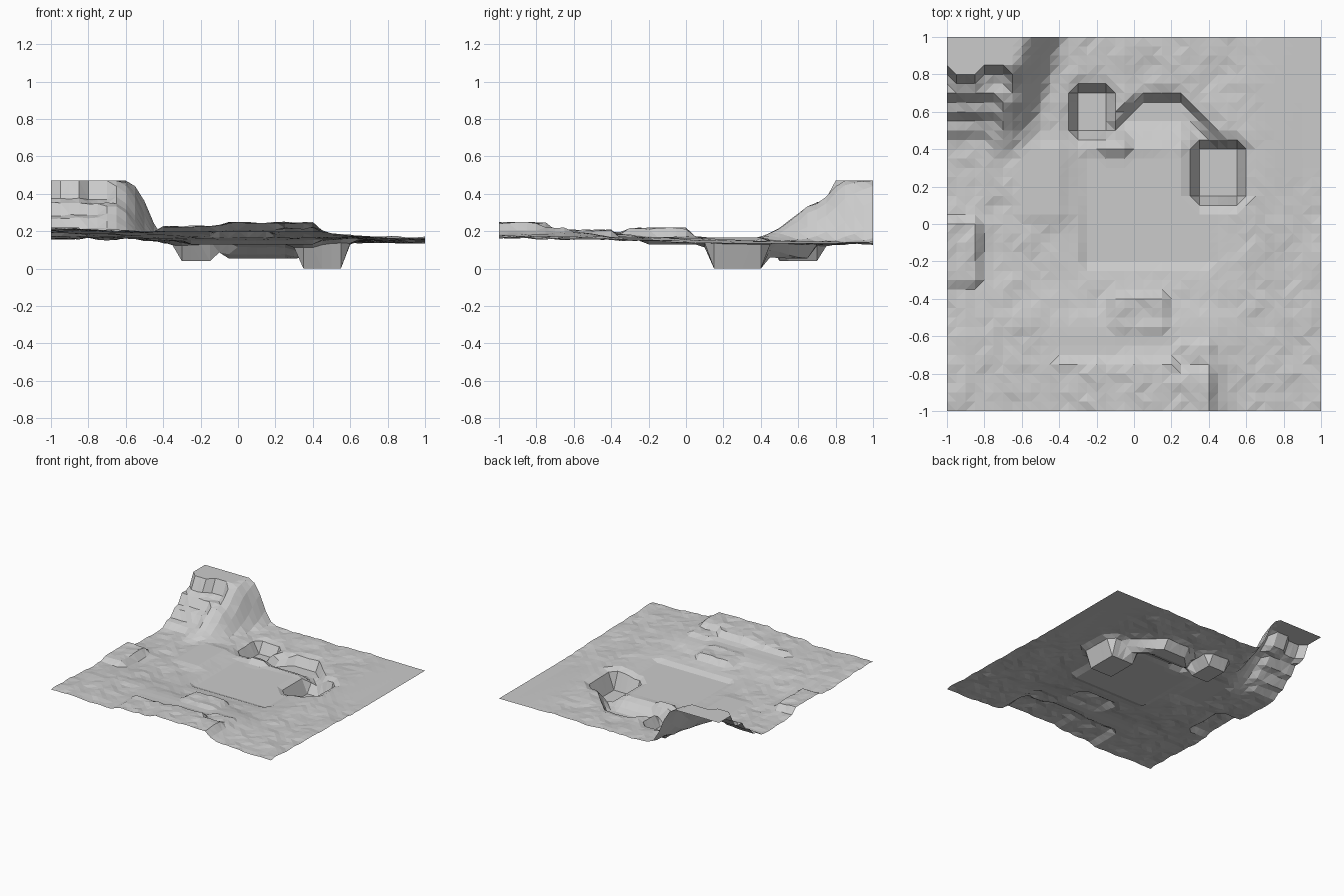
import bpy, bmesh, random
from math import hypot
from mathutils import Vector, noise

if "Cube" in bpy.data.objects:
    bpy.data.objects.remove(bpy.data.objects["Cube"])

random.seed(4)
N = 40


def clamp(v, a=0.0, b=1.0):
    return max(a, min(b, v))


def outside(x, y, x0, x1, y0, y1):
    """Distance outside a rectangle (zero inside)."""
    return hypot(max(x0 - x, x - x1, 0), max(y0 - y, y - y1, 0))


def blend(z, target, d, width):
    """Ease z towards a level, fully reached at d = 0."""
    t = clamp(1 - d / width)
    return z + (target - z) * t * t * (3 - 2 * t)


def hills(z, x, y, wobble):
    z = blend(z, 0.195, outside(x, y, -.4, .4, -1, -.6), 0.2)
    z = blend(z, 0.225 + wobble, outside(x, y, -.4, -.1, -1, -.75), 0.06)
    z = blend(z, 0.245 + wobble, outside(x, y, -.05, .4, -1, -.75), 0.07)
    z = blend(z, 0.215 + wobble, outside(x, y, .25, .4, -.75, -.65), 0.06)
    z = blend(z, 0.205 + wobble, outside(x, y, -.1, .15, -.55, -.4), 0.06)
    return blend(z, 0.215 + wobble, outside(x, y, -1, -.85, -.3, 0), 0.06)


def basin(z, x, y):
    z = blend(z, 0.165, outside(x, y, -.6, -.4, .05, .4), 0.08)
    z = blend(z, 0.13, outside(x, y, -.25, .4, -.2, .35), 0.06)
    return blend(z, 0.165, outside(x, y, -.15, -.05, .4, .45), 0.06)


def pits(z, x, y):
    # small round pit, then a crescent whose back rim curves down to the right
    z = blend(z, 0.04, outside(x, y, -.3, -.15, .5, .7), 0.065)
    rim = 0.65 - 1.2 * clamp(x - .25) - 0.8 * clamp(.05 - x)
    d = outside(x, y, -.05, .5, .55 - .4 * clamp(x - .25), rim)
    z = blend(z, 0.055, d, 0.065 if y > rim else 0.15)
    return blend(z, 0.0, outside(x, y, .35, .55, .15, .4), 0.065)


def mesa(z, x, y, wobble):
    # terraces climbing to a plateau; east edge slants inwards to the south
    east = -0.6 - 0.3 * (1 - y)
    for i, level in enumerate((0.2, 0.27, 0.35, 0.47)):
        south = 0.5 + 0.1 * i + (0.05 if i == 3 and abs(x + .9) > .06 else 0)
        lift = wobble if i < 3 else 0
        d = outside(x, y, -1, east + .03 * (3 - i), south, 1)
        z = blend(z, level + lift, d, 0.16 if x > east else 0.07)
    return z


def height(x, y):
    # gently tilted ground with a low rise at the front and on the right
    z = 0.135 + 0.03 * clamp(0.2 - y) + 0.025 * clamp((-x - 0.2) / 0.6)
    z += 0.02 * clamp((0.8 - x) * 2) * clamp((-y - 0.2) * 3)
    z += 0.025 * clamp(1 - abs(x - 0.62) * 3.5) * clamp(1 - abs(y - 0.1))
    rough = 0.01 * clamp(4 * outside(x, y, -.25, .4, -.2, .3)) * clamp(4 * outside(x, y, .75, 1, .3, 1))
    z += rough * (noise.noise(Vector((x * 7, y * 7, 1))) + random.uniform(-.4, .4))
    wobble = rough * random.uniform(-.6, .6)
    z = pits(basin(hills(z, x, y, wobble), x, y), x, y)
    return max(mesa(z, x, y, wobble), 0.0)


# terrain sheet
bm = bmesh.new()
bmesh.ops.create_grid(bm, x_segments=N, y_segments=N, size=1.0)
for v in bm.verts:
    v.co.z = height(round(v.co.x, 3), round(v.co.y, 3))
bmesh.ops.triangulate(bm, faces=bm.faces[:], quad_method='SHORT_EDGE')
mesh = bpy.data.meshes.new("terrain")
bm.to_mesh(mesh)
bm.free()
terrain = bpy.data.objects.new("terrain", mesh)
bpy.context.collection.objects.link(terrain)
